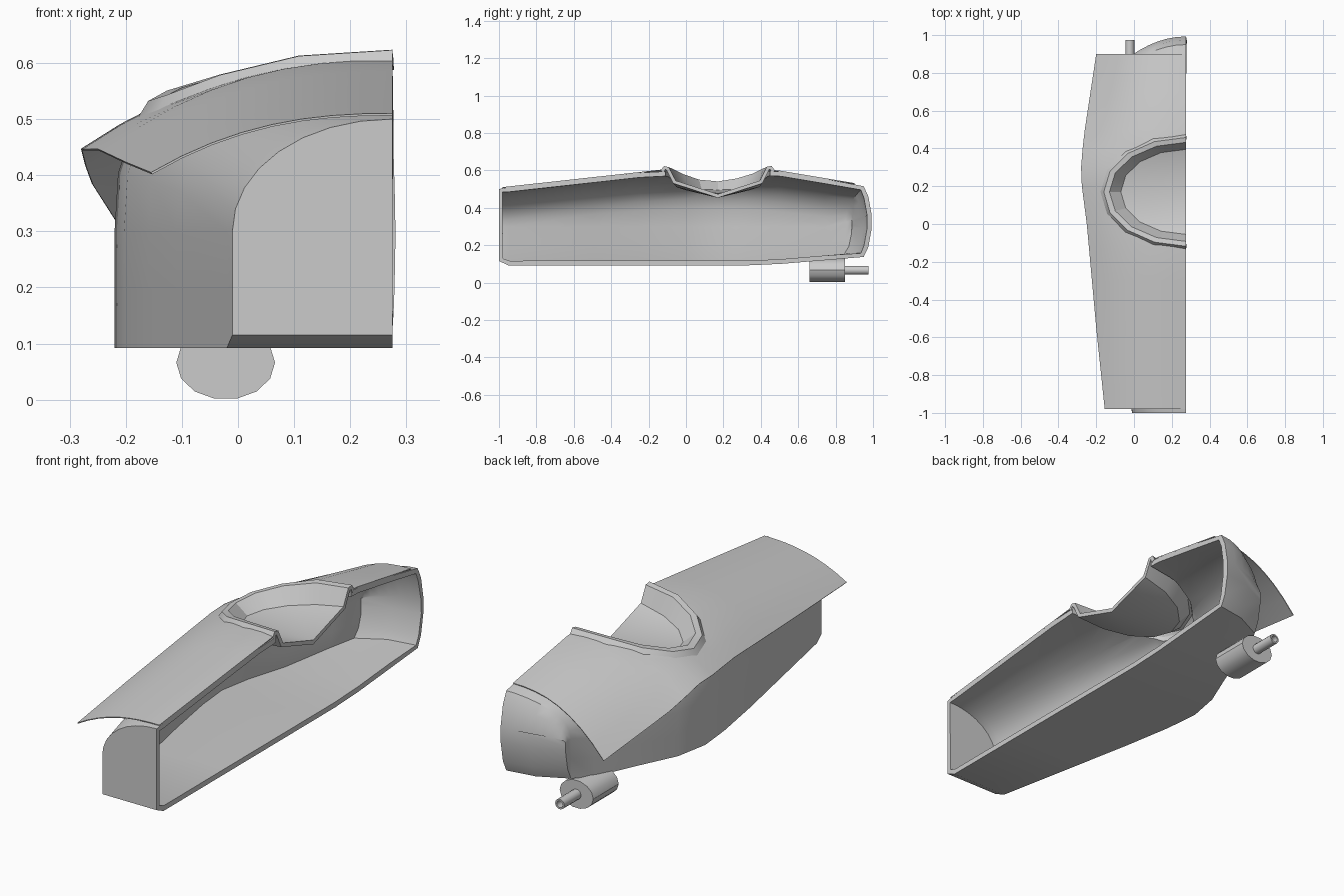
import bpy, bmesh
from math import sin, cos, pi
from mathutils import Vector

if "Cube" in bpy.data.objects:
    bpy.data.objects.remove(bpy.data.objects["Cube"])

C = 0.275            # x of the cut plane
CY = 0.17            # y of the bowl centre


def lerp(table, y):
    if y <= table[0][0]:
        return table[0][1]
    for (a, va), (b, vb) in zip(table, table[1:]):
        if y <= b:
            return va + (vb - va) * (y - a) / (b - a)
    return table[-1][1]


CROWN = [(-1, .508), (-.12, .605), (.45, .607), (.94, .525)]
EDGE_X = [(-.98, -.155), (-.55, -.2), (0, -.25), (.2, -.276), (.3, -.28), (.45, -.268), (.9, -.2)]
EDGE_Z = [(-.98, .405), (0, .447), (.3, .447), (.5, .385), (.9, .29)]


def deck_z(x, y):
    zc, xe, ze = lerp(CROWN, y), lerp(EDGE_X, y), lerp(EDGE_Z, y)
    t = max(0, (C - x) / (C - xe))
    return zc - (zc - ze) * t ** 2.4


def loft(name, rows, ref, cap=(False, False), closed=False):
    """Skin rows of points; faces are turned away from ref."""
    bm = bmesh.new()
    vs = [[bm.verts.new(p) for p in r] for r in rows]
    n = len(rows[0])
    for a, b in zip(vs, vs[1:]):
        for i in range(n if closed else n - 1):
            j = (i + 1) % n
            bm.faces.new((a[i], a[j], b[j], b[i]))
    for flag, r in zip(cap, (vs[0], vs[-1])):
        if flag:
            bm.faces.new(r)
    bmesh.ops.remove_doubles(bm, verts=bm.verts, dist=1e-4)
    bmesh.ops.recalc_face_normals(bm, faces=bm.faces)
    ref = Vector(ref)
    if sum(f.normal.dot(f.calc_center_median() - ref) * f.calc_area() for f in bm.faces) < 0:
        bmesh.ops.reverse_faces(bm, faces=bm.faces)
    me = bpy.data.meshes.new(name)
    bm.to_mesh(me)
    bm.free()
    ob = bpy.data.objects.new(name, me)
    bpy.context.collection.objects.link(ob)
    return ob


def finish(ob, thick=0, cut=None, angle=30):
    bpy.ops.object.select_all(action='DESELECT')
    bpy.context.view_layer.objects.active = ob
    ob.select_set(True)
    if thick:
        m = ob.modifiers.new("shell", 'SOLIDIFY')
        m.thickness, m.offset = thick, -1
        bpy.ops.object.modifier_apply(modifier=m.name)
    if cut:
        m = ob.modifiers.new("hole", 'BOOLEAN')
        m.operation, m.solver, m.object = 'DIFFERENCE', 'EXACT', cut
        bpy.ops.object.modifier_apply(modifier=m.name)
    bpy.ops.object.shade_smooth_by_angle(angle=angle * pi / 180)


def ring(cx, cz, rx, rz, y, n):
    return [(cx + rx * cos(2 * pi * i / n), y, cz + rz * sin(2 * pi * i / n)) for i in range(n)]


# hole cutter under the bowl
N = 16
cutter = loft("bowl_cutter", [[(C + .43 * cos(2 * pi * i / N), CY + .28 * sin(2 * pi * i / N), z)
                               for i in range(N)] for z in (.41, .8)],
              (C, CY, .6), cap=(True, True), closed=True)
cutter.hide_render = True

# hull: stations of y, side x, bottom z, crown z, rear rounding
STATIONS = [(-1, -.01, .115, .5, 0), (-.95, -.02, .092, .51, 0), (-.5, -.11, .092, .6, 0),
            (-.25, -.16, .092, .6, 0), (0, -.203, .092, .6, 0), (.17, -.22, .092, .6, 0),
            (.33, -.19, .092, .6, 0), (.51, -.12, .1, .6, 0), (.75, -.05, .12, .6, 0),
            (.95, .0, .137, .515, 1.2), (.975, .0, .19, .46, 1.2), (.993, .0, .29, .36, 1.2)]
rows = []
for y, s, b, H, k in STATIONS:
    w = C - s
    H = min(H, lerp(CROWN, y) - .004)
    zs = .3 if y < .9 else b + (H - b) * .5
    n = 2 + max(0, (w - .28) * 5)
    pts = [(C, b), (s + w * .5, b), (s, b), (s, (b + zs) / 2), (s, zs)]
    for i in range(1, 9):
        a = i / 8 * pi / 2
        u, v = cos(a) ** (2 / n) if i < 8 else 0, sin(a) ** (2 / n)
        x = C - w * u
        pts.append((x, min(zs + (H - zs) * v, deck_z(x, y) - .004)))
    rows.append([(x, y - k * (C - x) ** 2, z) for x, z in pts])
hull = loft("hull_shell", rows, (C, 0, .3), cap=(True, True))
finish(hull, .025, cutter)

# overhanging deck skin
ys = [-.98, -.75, -.55, -.3, -.12, 0, .1, .2, .3, .4, .5, .7, .9]
rows = []
for y in ys:
    xe = lerp(EDGE_X, y)
    xs = [C - (C - xe) * i / 8 for i in range(9)]
    rows.append([(x, y, deck_z(x, y)) for x in xs])
deck = loft("deck_skin", rows, (C, 0, -5))
finish(deck, .004, cutter)

# bowl with raised rim, sloping wall and shallow conical floor
RINGS = [(.455, .305, -.004), (.435, .288, .018), (.405, .262, .012), (.345, .225, None), (0, 0, None)]
rows = []
for rx, ry, dz in RINGS:
    r = []
    for i in range(9):
        a = -pi / 2 + pi * i / 8
        x, y = C - rx * cos(a), CY + ry * sin(a)
        if rx == 0:
            z = .473
        elif dz is None:
            z = .545 - .05 * cos(a)
        else:
            z = deck_z(x, y) + dz
        r.append((x, y, z))
    rows.append(r)
bowl = loft("cockpit_bowl", rows, (C, CY, -5))
finish(bowl, .02, angle=25)
bpy.data.objects.remove(cutter)

# motor body and hollow shaft beneath the rear
MX, MZ = -.022, .066
motor = loft("motor_body", [ring(MX, MZ, .088, .066, y, 14) for y in (.66, .85)],
             (MX, .75, MZ), cap=(True, True), closed=True)
finish(motor)
shaft = loft("motor_shaft", [ring(MX, MZ, r, r, y, 14) for r, y in
                             ((.024, .845), (.024, .975), (.016, .975), (.016, .86))],
             (MX, .9, MZ), cap=(True, True), closed=True)
finish(shaft)
